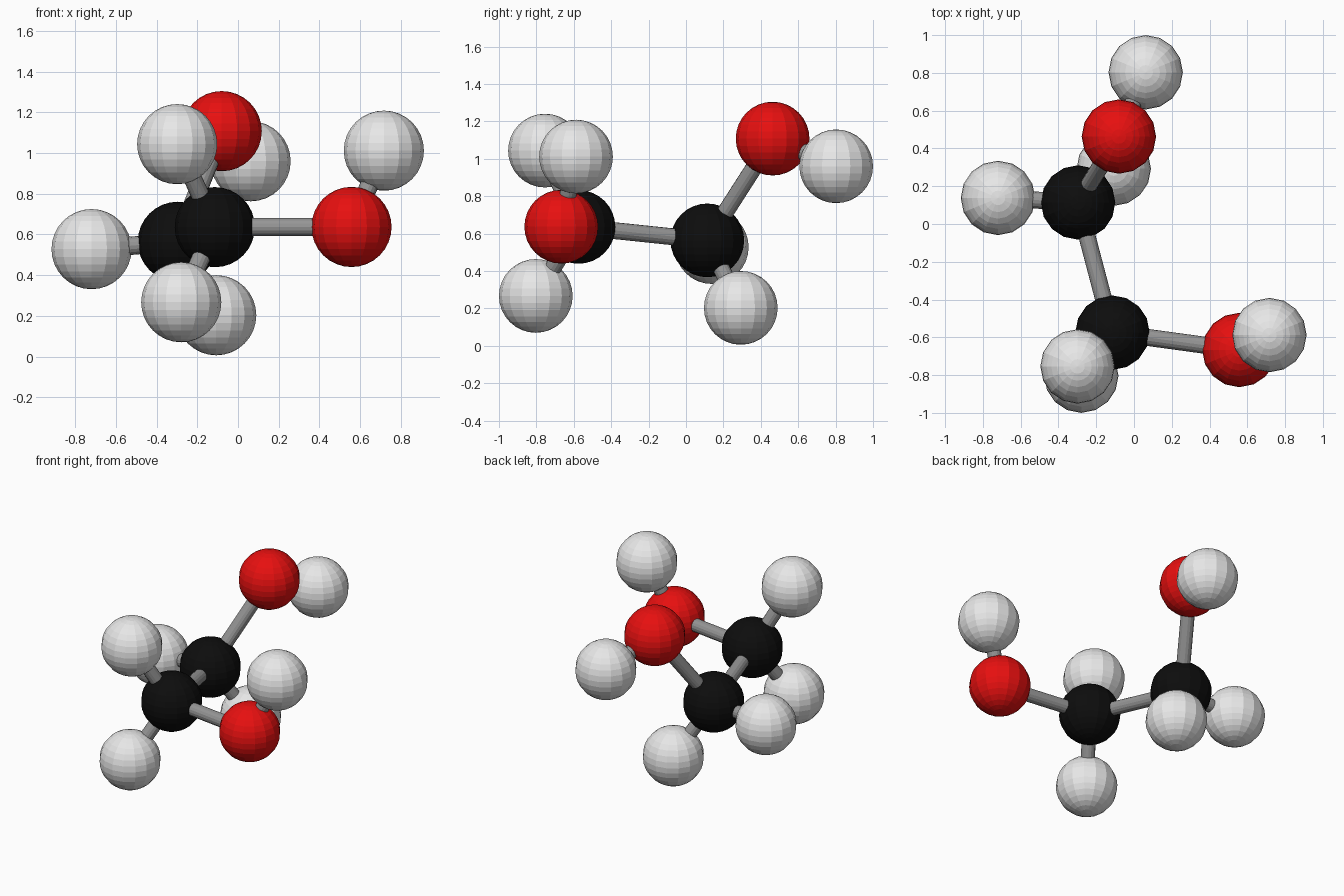
import bpy
from mathutils import Vector

if "Cube" in bpy.data.objects:
    bpy.data.objects.remove(bpy.data.objects["Cube"])

RADIUS = 0.197
BOND_RADIUS = 0.045


def material(name, rgb):
    m = bpy.data.materials.new(name)
    m.diffuse_color = (*rgb, 1)
    m.use_nodes = True
    m.node_tree.nodes["Principled BSDF"].inputs["Base Color"].default_value = m.diffuse_color
    return m


white = material("white", (0.8, 0.8, 0.8))
red = material("red", (0.8, 0.005, 0.005))
black = material("black", (0.004, 0.004, 0.004))
grey = material("grey", (0.3, 0.3, 0.3))

# Atom name: (centre, colour)
atoms = {
    "carbon_back": ((-0.296, 0.114, 0.564), black),
    "carbon_front": ((-0.114, -0.575, 0.636), black),
    "oxygen_back": ((-0.08, 0.463, 1.108), red),
    "oxygen_front": ((0.558, -0.667, 0.637), red),
    "hydrogen_oxygen_back": ((0.062, 0.803, 0.96), white),
    "hydrogen_oxygen_front": ((0.717, -0.588, 1.012), white),
    "hydrogen_back_left": ((-0.72, 0.138, 0.528), white),
    "hydrogen_back_lower": ((-0.107, 0.293, 0.203), white),
    "hydrogen_front_upper": ((-0.299, -0.754, 1.044), white),
    "hydrogen_front_lower": ((-0.279, -0.803, 0.267), white),
}

bonds = [
    ("carbon_back", "carbon_front"),
    ("carbon_back", "oxygen_back"),
    ("carbon_front", "oxygen_front"),
    ("oxygen_back", "hydrogen_oxygen_back"),
    ("oxygen_front", "hydrogen_oxygen_front"),
    ("carbon_back", "hydrogen_back_left"),
    ("carbon_back", "hydrogen_back_lower"),
    ("carbon_front", "hydrogen_front_upper"),
    ("carbon_front", "hydrogen_front_lower"),
]

# Faceted atom balls
for name, (centre, colour) in atoms.items():
    bpy.ops.mesh.primitive_uv_sphere_add(
        segments=16, ring_count=16, radius=RADIUS, location=centre)
    ball = bpy.context.object
    ball.name = name
    ball.data.materials.append(colour)

# Bond rods from centre to centre
for a, b in bonds:
    start, end = Vector(atoms[a][0]), Vector(atoms[b][0])
    axis = end - start
    bpy.ops.mesh.primitive_cylinder_add(
        vertices=16, radius=BOND_RADIUS, depth=axis.length,
        location=(start + end) / 2,
        rotation=axis.to_track_quat("Z", "Y").to_euler())
    rod = bpy.context.object
    rod.name = f"bond_{a}_to_{b}"
    rod.data.materials.append(grey)
